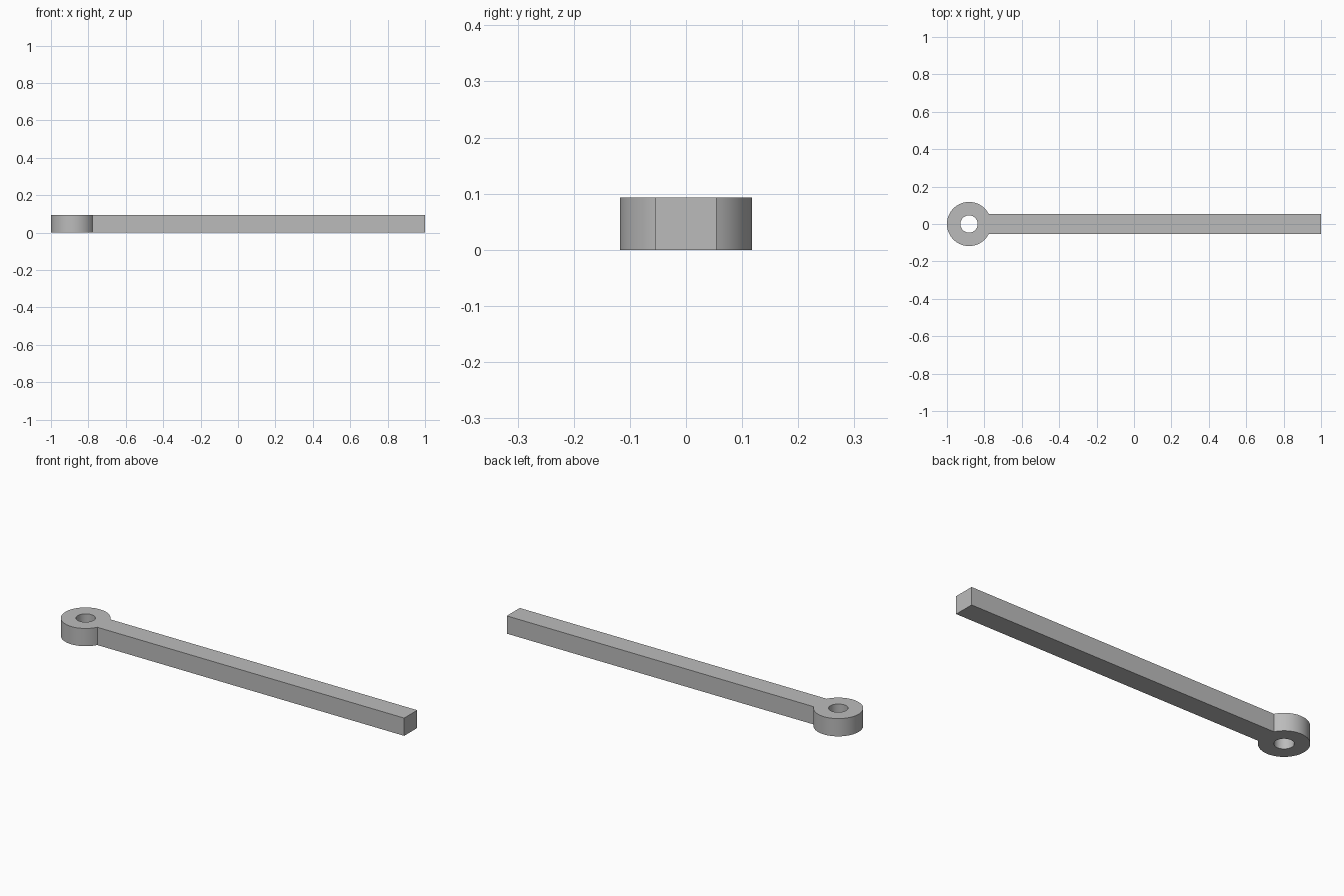
import bpy, bmesh
from math import asin, cos, sin, pi

cube = bpy.data.objects.get("Cube")
if cube:
    bpy.data.objects.remove(cube, do_unlink=True)

EYE_X = -0.882      # centre of the eye
OUTER = 0.118
HOLE = 0.046
HALF_WIDTH = 0.054  # half the width of the bar
HEIGHT = 0.093
END_X = 1.0
ARC_STEPS, MOUTH_STEPS = 56, 8

grey = bpy.data.materials.new("plain grey")
grey.use_nodes = True
grey.diffuse_color = (0.5, 0.5, 0.5, 1)
shader = next(n for n in grey.node_tree.nodes if n.type == 'BSDF_PRINCIPLED')
shader.inputs["Base Color"].default_value = grey.diffuse_color

bm = bmesh.new()


def circle(radius, angles):
    return [bm.verts.new((EYE_X + radius * cos(a), radius * sin(a), 0)) for a in angles]


# Eye: a flat ring, with rim points exactly where the bar meets it
mouth = asin(HALF_WIDTH / OUTER)
angles = [-mouth + 2 * mouth * i / MOUTH_STEPS for i in range(MOUTH_STEPS)]
angles += [mouth + (2 * pi - 2 * mouth) * i / ARC_STEPS for i in range(ARC_STEPS)]
rim, bore = circle(OUTER, angles), circle(HOLE, angles)
count = len(angles)
for i in range(count):
    j = (i + 1) % count
    bm.faces.new((rim[i], rim[j], bore[j], bore[i]))

# Bar: runs from the rim to the square end
near = bm.verts.new((END_X, -HALF_WIDTH, 0))
far = bm.verts.new((END_X, HALF_WIDTH, 0))
bm.faces.new([near, far] + rim[MOUTH_STEPS::-1])

# Raise the flat outline to full thickness, keeping the underside
base = bm.faces[:]
raised = bmesh.ops.extrude_face_region(bm, geom=base, use_keep_orig=True)["geom"]
bmesh.ops.translate(bm, verts=[v for v in raised if isinstance(v, bmesh.types.BMVert)],
                    vec=(0, 0, HEIGHT))
bmesh.ops.recalc_face_normals(bm, faces=bm.faces[:])

mesh = bpy.data.meshes.new("eye_bar")
bm.to_mesh(mesh)
bm.free()
mesh.materials.append(grey)
bar = bpy.data.objects.new("eye_bar", mesh)
bpy.context.collection.objects.link(bar)

# Smooth round walls with crisp edges
bpy.ops.object.select_all(action='DESELECT')
bar.select_set(True)
bpy.context.view_layer.objects.active = bar
bpy.ops.object.shade_smooth_by_angle(angle=pi / 6)
